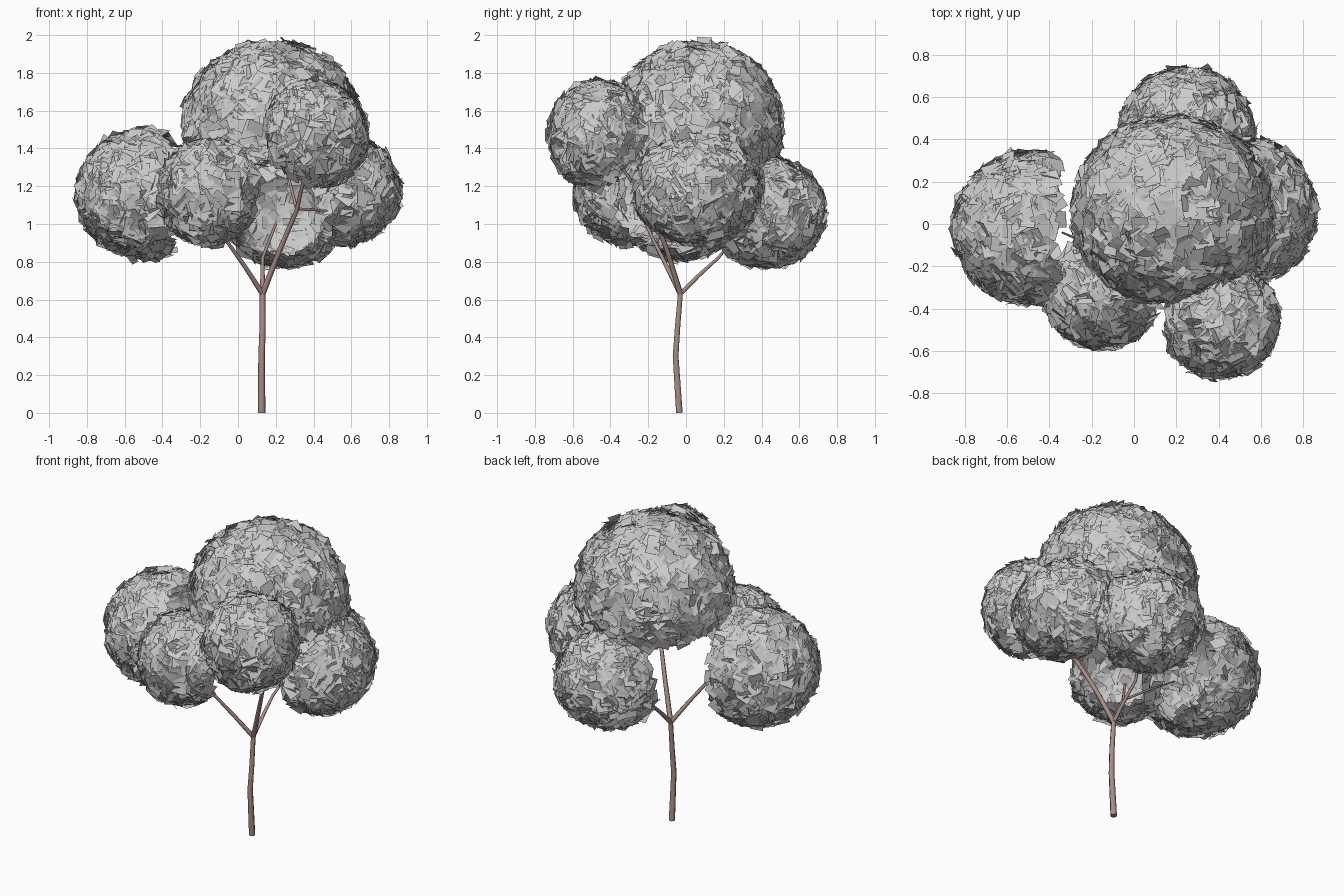
import bpy, bmesh, math, random
from mathutils import Vector, Matrix

if "Cube" in bpy.data.objects:
    bpy.data.objects.remove(bpy.data.objects["Cube"])

random.seed(7)
bark = bpy.data.materials.new("bark")
bark.diffuse_color = (0.40, 0.27, 0.24, 1)
bark.use_nodes = True
bark.node_tree.nodes["Principled BSDF"].inputs["Base Color"].default_value = bark.diffuse_color


def limb(name, pts, r0, r1):
    """Tapered round limb along a list of points."""
    cu = bpy.data.curves.new(name, 'CURVE')
    cu.dimensions = '3D'
    cu.bevel_depth = 1.0
    cu.bevel_resolution = 1
    cu.use_fill_caps = True
    sp = cu.splines.new('POLY')
    sp.points.add(len(pts) - 1)
    for i, p in enumerate(pts):
        sp.points[i].co = (*p, 1)
        sp.points[i].radius = r0 + (r1 - r0) * i / (len(pts) - 1)
    ob = bpy.data.objects.new(name, cu)
    bpy.context.collection.objects.link(ob)
    bpy.ops.object.select_all(action='DESELECT')
    ob.select_set(True)
    bpy.context.view_layer.objects.active = ob
    bpy.ops.object.convert(target='MESH')
    ob = bpy.context.object
    ob.data.materials.clear()
    ob.data.materials.append(bark)


# Trunk and branches
fork = (0.13, -0.03, 0.63)
limb("trunk", [(0.125, -0.035, 0), (0.125, -0.045, 0.15), (0.125, -0.055, 0.3),
               (0.13, -0.045, 0.45), fork], 0.02, 0.015)
limb("front_left_branch", [fork, (0.04, -0.10, 0.77), (-0.06, -0.17, 0.91),
                           (-0.14, -0.25, 1.08)], 0.014, 0.007)
limb("front_right_branch", [fork, (0.22, -0.10, 0.86), (0.31, -0.18, 1.07),
                            (0.34, -0.27, 1.2), (0.40, -0.38, 1.36)], 0.016, 0.007)
limb("back_branch", [fork, (0.13, 0.07, 0.73), (0.13, 0.17, 0.82),
                     (0.2, 0.32, 1.0)], 0.014, 0.007)
limb("right_twig", [(0.31, -0.18, 1.08), (0.39, -0.13, 1.075), (0.47, -0.06, 1.07)], 0.009, 0.006)
limb("left_twig", [(-0.05, -0.16, 0.9), (-0.2, -0.1, 1.0), (-0.34, -0.04, 1.08)], 0.008, 0.005)
limb("top_twig", [(0.31, -0.18, 1.08), (0.27, -0.06, 1.24), (0.23, 0.03, 1.42)], 0.009, 0.006)

# Foliage clumps: name, centre, radii
clumps = [
    ("left_foliage", (-0.49, -0.02, 1.16), (0.365, 0.36, 0.345)),
    ("front_left_foliage", (-0.15, -0.31, 1.17), (0.28, 0.28, 0.28)),
    ("front_right_foliage", (0.41, -0.45, 1.47), (0.275, 0.275, 0.29)),
    ("right_foliage", (0.55, 0.06, 1.18), (0.305, 0.34, 0.29)),
    ("top_foliage", (0.18, 0.06, 1.51), (0.475, 0.45, 0.46)),
    ("back_foliage", (0.25, 0.42, 1.06), (0.32, 0.32, 0.29)),
]
crown = Vector((0.12, -0.02, 1.15))


def buried(p, skip):
    """True if p lies deep inside another clump."""
    for name, c, r in clumps:
        if name != skip and sum(((p[k] - c[k]) / r[k]) ** 2 for k in range(3)) < 0.55:
            return True
    return False


# Each clump is a shell of overlapping square leaf cards, open towards the crown centre
for name, c, r in clumps:
    c = Vector(c)
    axis = (c - crown).normalized()
    bm = bmesh.new()
    count = int(14500 * r[0] * r[1])
    for i in range(count):
        z = 1 - 2 * (i + 0.5) / count
        a = i * math.pi * (3 - math.sqrt(5))
        d = Vector((math.sqrt(1 - z * z) * math.cos(a), math.sqrt(1 - z * z) * math.sin(a), z))
        if d.dot(axis) < random.uniform(-0.4, -0.15):
            continue
        k = random.uniform(0.92, 1.0)
        p = c + Vector([d[j] * r[j] * k for j in range(3)])
        if buried(p, name):
            continue
        n = (d + Vector([random.gauss(0, 0.22) for _ in range(3)])).normalized()
        turn = n.to_track_quat('Z', 'Y').to_matrix() @ Matrix.Rotation(random.uniform(0, 6.28), 3, 'Z')
        s = random.uniform(0.04, 0.052)
        quad = [(-s, -s * 0.8), (s, -s * 0.8), (s, s * 0.8), (-s, s * 0.8)]
        bm.faces.new([bm.verts.new(p + turn @ Vector((u, v, 0))) for u, v in quad])
    me = bpy.data.meshes.new(name)
    bm.to_mesh(me)
    bm.free()
    bpy.context.collection.objects.link(bpy.data.objects.new(name, me))
